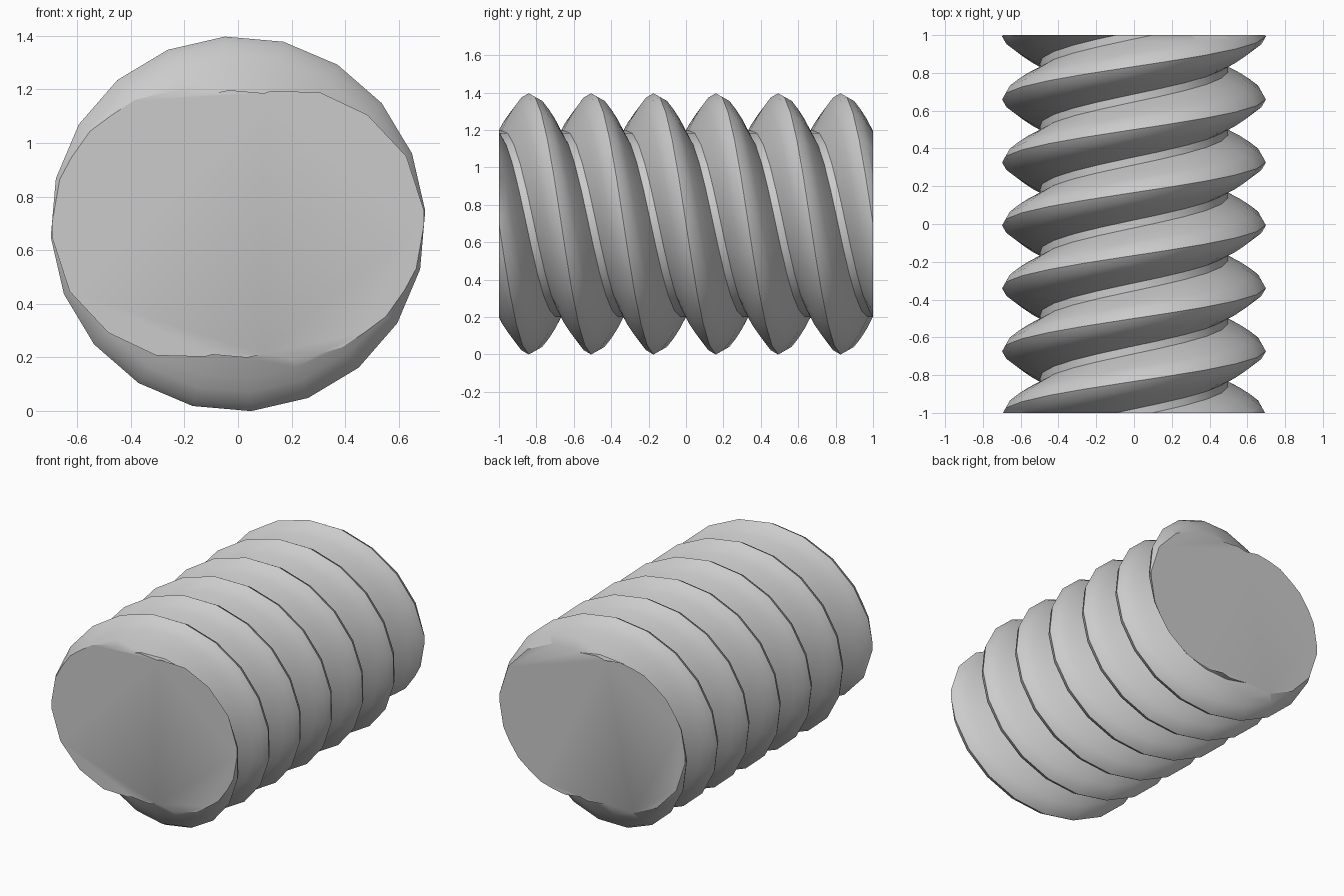
import bpy
import bmesh
import math

default = bpy.data.objects.get("Cube")
if default:
    bpy.data.objects.remove(default, do_unlink=True)

SIDES = 20
PITCH = 1 / 3          # crest to crest along the axis
STARTS = 2             # two interleaved threads
LEAD = PITCH * STARTS  # advance per full turn
AXIS_Z = 0.698
START_ANGLE = math.radians(-4)

# Half thread profile: distance from the crest, radius
half = [(0, 0.7), (0.04, 0.677), (0.075, 0.63), (0.108, 0.577), (0.146, 0.5)]
profile = [(-d, r) for d, r in reversed(half[1:])] + half

# Single grey metal
grey = bpy.data.materials.new("grey metal")
grey.use_nodes = True
colour = (0.6, 0.6, 0.6, 1)
grey.diffuse_color = colour
grey.node_tree.nodes["Principled BSDF"].inputs["Base Color"].default_value = colour

# Helical surface: one column of repeated profiles per angle step
bm = bmesh.new()
columns = []
for j in range(SIDES + 1):
    turn = j / SIDES
    angle = START_ANGLE + turn * math.tau
    crest = -PITCH * 2.5 + LEAD * angle / math.tau
    column = []
    for k in range(-4, 9):
        for d, r in profile:
            column.append(bm.verts.new((r * math.sin(angle),
                                        crest + k * PITCH + d,
                                        AXIS_Z + r * math.cos(angle))))
    columns.append(column)
for a, b in zip(columns, columns[1:]):
    for i in range(len(a) - 1):
        bm.faces.new((a[i], b[i], b[i + 1], a[i + 1]))
bmesh.ops.remove_doubles(bm, verts=bm.verts[:], dist=0.0005)

# Cut both ends square and cap them
for end in (-1, 1):
    cut = bmesh.ops.bisect_plane(bm, geom=bm.verts[:] + bm.edges[:] + bm.faces[:],
                                 plane_co=(0, end, 0), plane_no=(0, end, 0),
                                 clear_outer=True)
    rim = [e for e in cut["geom_cut"] if isinstance(e, bmesh.types.BMEdge)]
    bmesh.ops.edgeloop_fill(bm, edges=rim)
bmesh.ops.recalc_face_normals(bm, faces=bm.faces[:])

mesh = bpy.data.meshes.new("threaded_rod")
bm.to_mesh(mesh)
bm.free()
mesh.materials.append(grey)
rod = bpy.data.objects.new("threaded_rod", mesh)
bpy.context.collection.objects.link(rod)

# Smooth flanks, sharp crests and end rims
bpy.ops.object.select_all(action="DESELECT")
rod.select_set(True)
bpy.context.view_layer.objects.active = rod
bpy.ops.object.shade_smooth_by_angle(angle=math.radians(30))
